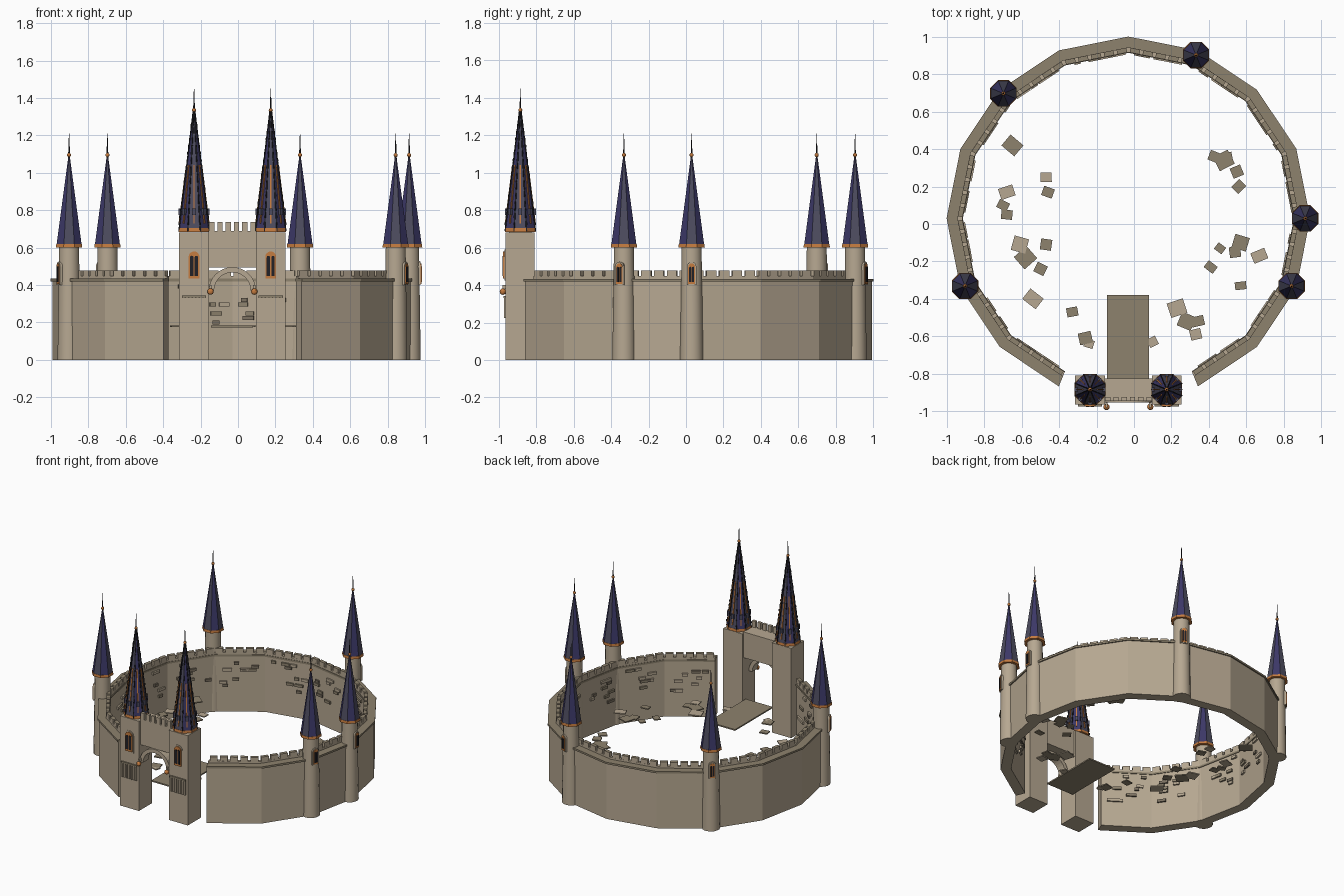
import bpy, bmesh, math, random
from mathutils import Matrix, Vector

if "Cube" in bpy.data.objects:
    bpy.data.objects.remove(bpy.data.objects["Cube"])

random.seed(4)
CX, CY = -0.03, 0.03            # centre of the wall ring
STEP = math.pi / 8              # sixteen-sided ring, two sides left open


def material(name, rgb):
    m = bpy.data.materials.new(name)
    m.diffuse_color = (*rgb, 1)
    m.use_nodes = True
    m.node_tree.nodes["Principled BSDF"].inputs["Base Color"].default_value = m.diffuse_color
    return m


MATS = [material("light stone", (0.47, 0.39, 0.285)),
        material("dark stone", (0.27, 0.225, 0.155)),
        material("slate", (0.075, 0.073, 0.115)),
        material("indigo", (0.045, 0.040, 0.135)),
        material("copper", (0.56, 0.20, 0.05)),
        material("black iron", (0.015, 0.015, 0.02)),
        material("weathered stone", (0.20, 0.165, 0.12))]
LIGHT, DARK, SLATE, INDIGO, COPPER, BLACK, WORN = range(7)


def T(x, y, z):
    return Matrix.Translation((x, y, z))


def R(a, axis='Z'):
    return Matrix.Rotation(a, 4, axis)


def finish(name, bm, smooth=False):
    bmesh.ops.recalc_face_normals(bm, faces=bm.faces[:])
    me = bpy.data.meshes.new(name)
    bm.to_mesh(me)
    bm.free()
    for m in MATS:
        me.materials.append(m)
    ob = bpy.data.objects.new(name, me)
    bpy.context.collection.objects.link(ob)
    if smooth:
        bpy.context.view_layer.objects.active = ob
        ob.select_set(True)
        bpy.ops.object.shade_smooth_by_angle(angle=math.radians(40))
        ob.select_set(False)
    return ob


def paint(verts, mat):
    faces = {f for v in verts for f in v.link_faces}
    for f in faces:
        f.material_index = mat
    return faces


def box(bm, size, matrix, mat):
    r = bmesh.ops.create_cube(bm, size=1, matrix=matrix @ Matrix.Diagonal((*size, 1)))
    return paint(r['verts'], mat)


def span(bm, x0, x1, y0, y1, z0, z1, mat):
    return box(bm, (x1 - x0, y1 - y0, z1 - z0),
               T((x0 + x1) / 2, (y0 + y1) / 2, (z0 + z1) / 2), mat)


def cone(bm, x, y, z0, z1, r0, r1, n, mat):
    r = bmesh.ops.create_cone(bm, cap_ends=True, segments=n, radius1=r0, radius2=r1,
                              depth=z1 - z0, matrix=T(x, y, (z0 + z1) / 2) @ R(math.pi / n))
    return paint(r['verts'], mat)


def ball(bm, x, y, z, r, mat):
    paint(bmesh.ops.create_uvsphere(bm, u_segments=12, v_segments=8, radius=r,
                                    matrix=T(x, y, z))['verts'], mat)


def beam(bm, p, q, t, mat):
    p, q = Vector(p), Vector(q)
    d = q - p
    box(bm, (t, t, d.length),
        Matrix.Translation((p + q) / 2) @ d.to_track_quat('Z', 'Y').to_matrix().to_4x4(), mat)


def ring(bm, r0, r1, z0, z1, mat):
    # fourteen sides of the ring, open at the front
    rows = []
    for i in range(15):
        a = -3 * STEP + i * STEP
        c, s = math.cos(a), math.sin(a)
        rows.append([bm.verts.new((CX + r * c, CY + r * s, z))
                     for r, z in ((r0, z0), (r1, z0), (r1, z1), (r0, z1))])
    faces = [bm.faces.new(rows[0]), bm.faces.new(rows[-1])]
    for a, b in zip(rows, rows[1:]):
        faces += [bm.faces.new((a[k], b[k], b[(k + 1) % 4], a[(k + 1) % 4])) for k in range(4)]
    for f in faces:
        f.material_index = mat


def arch_plate(bm, w, h, depth, m, mat):
    # round-headed plate, base at the origin, pushed towards local -y
    pts = [(-w / 2, 0), (w / 2, 0)]
    pts += [(w / 2 * math.cos(k * math.pi / 8), h - w / 2 + w / 2 * math.sin(k * math.pi / 8))
            for k in range(9)]
    rows = [[bm.verts.new(m @ Vector((x, y, z))) for x, z in pts] for y in (0.01, -depth)]
    n = len(pts)
    faces = [bm.faces.new(row) for row in rows]
    faces += [bm.faces.new((rows[0][k], rows[0][(k + 1) % n], rows[1][(k + 1) % n], rows[1][k]))
              for k in range(n)]
    for f in faces:
        f.material_index = mat


def window(bm, m, w, h):
    arch_plate(bm, w, h, 0.008, m, COPPER)
    for s in (-1, 1):
        arch_plate(bm, w * 0.32, h * 0.74, 0.010, m @ T(s * w * 0.21, 0, h * 0.1), BLACK)


def roof(bm, x, y, z0, z1, r, tip):
    for f in cone(bm, x, y, z0, z1, r, 0.004, 8, SLATE):
        if min(abs(f.normal.x), abs(f.normal.y)) > 0.2:
            f.material_index = INDIGO
    cone(bm, x, y, z0 - 0.005, z0 + 0.014, r * 1.03, r * 1.0, 8, COPPER)
    cone(bm, x, y, z1 - 0.02, tip, 0.006, 0.001, 6, BLACK)
    ball(bm, x, y, z1 + 0.005, 0.011, COPPER)


# curtain wall with projecting cap
bm = bmesh.new()
ring(bm, 0.89, 0.963, 0, 0.42, LIGHT)
finish("curtain_wall", bm)
bm = bmesh.new()
ring(bm, 0.885, 0.972, 0.42, 0.434, DARK)
finish("wall_cap", bm)

# parapet, merlons and loose inner bricks
bm, bricks = bmesh.new(), bmesh.new()
ring(bm, 0.888, 0.915, 0.434, 0.448, LIGHT)
ap = math.cos(STEP / 2)
for i in range(14):
    m = T(CX, CY, 0) @ R(-2.5 * STEP + i * STEP)
    for k in range(5):
        for f in box(bm, (0.026, 0.053, 0.034), m @ T(0.9015 * ap, (k - 2) * 0.07, 0.462), LIGHT):
            if f.calc_center_median().z > 0.475:
                f.material_index = DARK
    for k in range(9):
        box(bricks, (0.02, random.uniform(0.03, 0.065), 0.02),
            m @ T(0.89 * ap - 0.002, random.uniform(-0.13, 0.13),
                  0.20 + 0.024 * random.randint(0, 8)), random.choice((LIGHT, DARK, WORN)))
finish("merlons", bm)
finish("inner_bricks", bricks)

# five round wall towers with roofs and outward windows
shafts, roofs, wins = bmesh.new(), bmesh.new(), bmesh.new()
for step in (0, -1, 3, 6, 9):
    a = step * STEP
    x, y = CX + 0.945 * math.cos(a), CY + 0.945 * math.sin(a)
    cone(shafts, x, y, 0, 0.605, 0.063, 0.054, 16, LIGHT)
    roof(roofs, x, y, 0.605, 1.09, 0.074, 1.21)
    m = T(x, y, 0.40) @ R(a + math.pi / 2)
    arch_plate(wins, 0.05, 0.125, 0.062, m, LIGHT)
    window(wins, m @ T(0, -0.058, 0.006), 0.036, 0.11)
finish("wall_towers", shafts, True)
finish("wall_tower_roofs", roofs)
finish("wall_tower_windows", wins)

# gatehouse towers, windows and ribbed fronts
bm, trim, roofs = bmesh.new(), bmesh.new(), bmesh.new()
GY = -0.885
for s in (-1, 1):
    x = CX + s * 0.205
    span(bm, x - 0.08, x + 0.08, -0.965, -0.81, 0, 0.68, LIGHT)
    arch_plate(trim, 0.074, 0.165, 0.004, T(x, -0.965, 0.425), LIGHT)
    window(trim, T(x, -0.969, 0.435), 0.058, 0.145)
    span(trim, x - 0.065, x + 0.065, -0.975, -0.96, 0.33, 0.343, DARK)
    for k in range(7):
        px = x + (k - 3) * 0.019
        span(trim, px - 0.006, px + 0.006, -0.973, -0.96, 0.225, 0.33, LIGHT)
    # steep roof with studded ribs, copper strips and tiny dormers
    z0, z1, r = 0.69, 1.33, 0.087
    roof(roofs, x, GY, z0, z1, r, 1.45)
    for k in range(8):
        a = (k + 0.5) * math.pi / 4
        c, sn = math.cos(a), math.sin(a)
        beam(roofs, (x + r * c, GY + r * sn, z0), (x + 0.004 * c, GY + 0.004 * sn, z1), 0.006, BLACK)
        for j in range(1, 16):
            t = j / 17
            rr = r * (1 - t) + 0.004
            box(roofs, (0.007, 0.007, 0.012),
                T(x + rr * c, GY + rr * sn, z0 + t * (z1 - z0)) @ R(a), BLACK)
        a = k * math.pi / 4
        c, sn = math.cos(a), math.sin(a)
        rf = r * ap * 0.945

        def on_face(t):
            q = rf * (1 - t) + 0.004
            return (x + q * c, GY + q * sn, z0 + t * (z1 - z0))
        beam(roofs, on_face(0.06), on_face(0.55), 0.007, COPPER)
        box(roofs, (0.022, 0.02, 0.035), T(*on_face(0.16)) @ R(a), SLATE)
    # lamp ball beside the arch
    ball(trim, CX + s * 0.117, -0.978, 0.365, 0.017, COPPER)
    span(trim, CX + s * 0.117 - 0.006, CX + s * 0.117 + 0.006, -0.98, -0.94, 0.378, 0.40, LIGHT)
finish("gate_towers", bm)
finish("gate_trim", trim)
finish("gate_roofs", roofs)

# bridge block over the gate with its own merlons
bm = bmesh.new()
span(bm, CX - 0.128, CX + 0.128, -0.945, -0.825, 0.495, 0.69, LIGHT)
for k in range(6):
    px = CX + (k - 2.5) * 0.044
    span(bm, px - 0.014, px + 0.014, -0.945, -0.925, 0.69, 0.738, LIGHT)
finish("gate_block", bm)

# free arch band below the block
bm = bmesh.new()
rows = []
for k in range(17):
    a = math.pi * k / 16
    rows.append([bm.verts.new((CX + q * math.cos(a), y, 0.37 + q * math.sin(a)))
                 for q, y in ((0.098, -0.955), (0.126, -0.955), (0.126, -0.89), (0.098, -0.89))])
bm.faces.new(rows[0])
bm.faces.new(rows[-1])
for p, q in zip(rows, rows[1:]):
    for k in range(4):
        bm.faces.new((p[k], q[k], q[(k + 1) % 4], p[(k + 1) % 4]))
finish("gate_arch", bm)

# gate road
bm = bmesh.new()
span(bm, -0.145, 0.08, -0.83, -0.38, 0.174, 0.184, DARK)
finish("gate_road", bm)

# paving slabs: x, y, size (negative size = light stone)
SLABS = [(-.65, .42, .09), (-.47, .25, -.06), (-.46, .17, .06), (-.68, .17, -.08), (-.70, .10, .06),
         (-.68, .05, .06), (-.61, -.11, -.08), (-.58, -.18, .09), (-.47, -.11, .06), (-.50, -.24, .06),
         (-.54, -.40, -.09), (-.33, -.47, .06), (-.26, -.61, .07), (-.24, -.64, -.05), (.10, -.63, -.05),
         (.23, -.45, -.09), (.28, -.52, .08), (.34, -.52, .07), (.33, -.59, -.06), (.57, -.33, .06),
         (.41, -.23, .06), (.46, -.13, .05), (.57, -.10, .08), (.54, -.15, .06), (.67, -.17, -.08),
         (.56, .20, .06), (.55, .28, .06), (.48, .34, .09), (.43, .36, .06), (.50, .36, .05)]
bm = bmesh.new()
for x, y, s in SLABS:
    box(bm, (abs(s), abs(s) * random.uniform(0.7, 1.0), 0.008),
        T(x, y, 0.18) @ R(random.uniform(-0.8, 0.8)), DARK if s > 0 else LIGHT)
finish("paving_slabs", bm)
